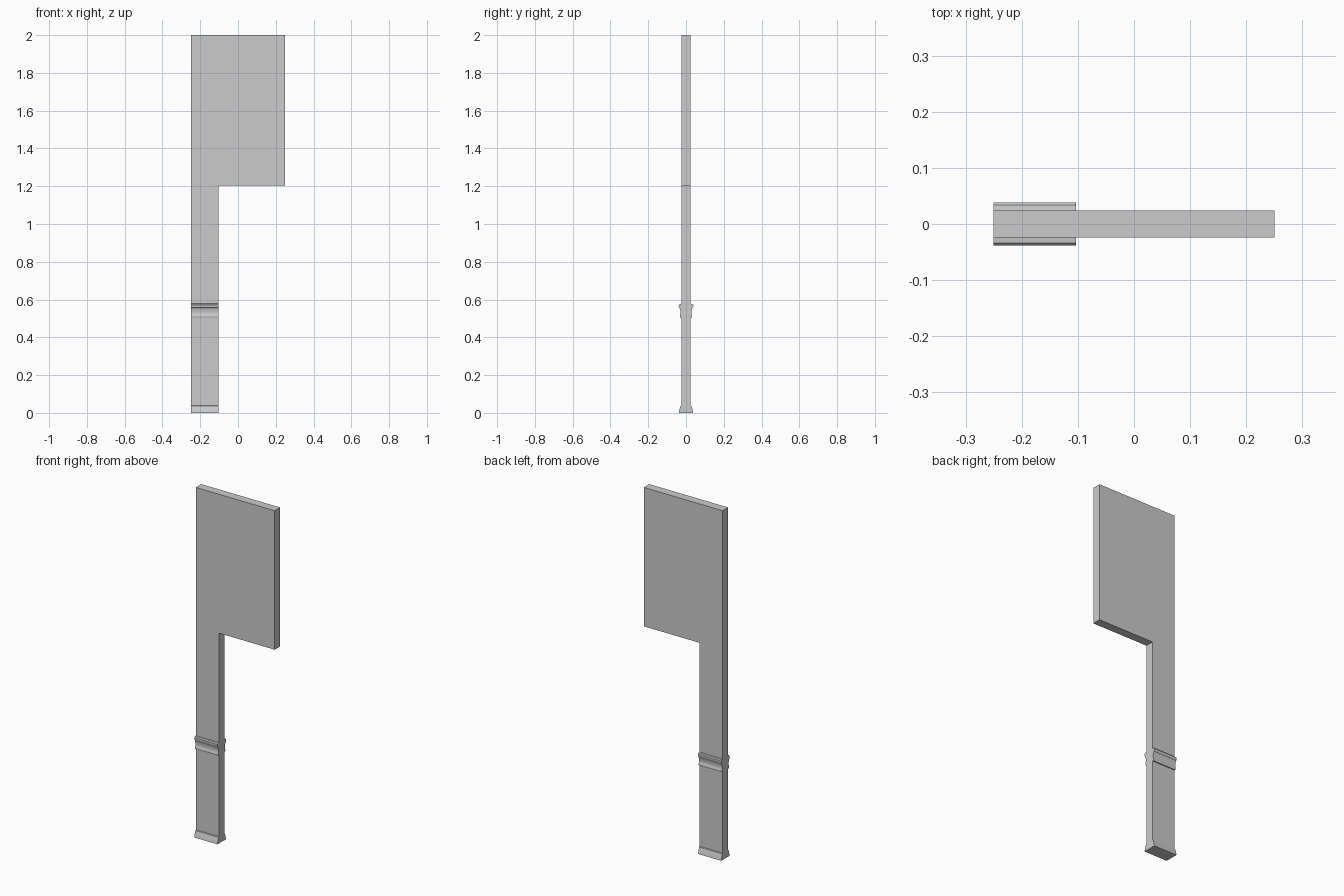
import bpy, bmesh, math

if "Cube" in bpy.data.objects:
    bpy.data.objects.remove(bpy.data.objects["Cube"])

X0, X1, XM = -0.25, 0.25, -0.103   # left edge, right edge, opening edge
T = 0.0245                         # half thickness of the wall


def prism(name, pts, place, vec, smooth=False):
    """Extrude a closed 2D outline along vec."""
    bm = bmesh.new()
    face = bm.faces.new([bm.verts.new(place(a, b)) for a, b in pts])
    ext = bmesh.ops.extrude_face_region(bm, geom=[face])
    moved = [g for g in ext["geom"] if isinstance(g, bmesh.types.BMVert)]
    bmesh.ops.translate(bm, vec=vec, verts=moved)
    bmesh.ops.recalc_face_normals(bm, faces=bm.faces)
    mesh = bpy.data.meshes.new(name)
    bm.to_mesh(mesh)
    bm.free()
    obj = bpy.data.objects.new(name, mesh)
    bpy.context.collection.objects.link(obj)
    if smooth:
        bpy.ops.object.select_all(action='DESELECT')
        obj.select_set(True)
        bpy.context.view_layer.objects.active = obj
        bpy.ops.object.shade_smooth_by_angle(angle=math.radians(35))
    return obj


# Wall panel with the half door opening cut out of its lower right
prism("wall_panel",
      [(X0, 0), (XM, 0), (XM, 1.204), (X1, 1.204), (X1, 2), (X0, 2)],
      lambda x, z: (x, -T, z), (0, 2 * T, 0))

# Moulding profiles as (distance from wall centre, height)
skirting = [(T, 0), (0.0385, 0), (0.036, 0.012), (0.032, 0.026),
            (0.029, 0.036), (T, 0.039)]

# Chair rail: small bead, concave cove, overhanging lip
rail = [(T, 0.504), (0.030, 0.504), (0.0325, 0.508), (0.0325, 0.514), (0.0305, 0.518)]
for i in range(1, 9):
    a = math.radians(90 * i / 8)
    rail.append((0.0285 + 0.008 * (1 - math.cos(a)), 0.521 + 0.036 * math.sin(a)))
rail += [(0.0385, 0.563), (0.0385, 0.572), (0.034, 0.577), (T, 0.578)]

# Mouldings on the front and back of the narrow leg
for side, s in (("front", -1), ("back", 1)):
    for part, profile in (("skirting", skirting), ("chair_rail", rail)):
        prism(f"{part}_{side}", profile,
              lambda d, z: (X0, s * d, z), (XM - X0, 0, 0), True)
